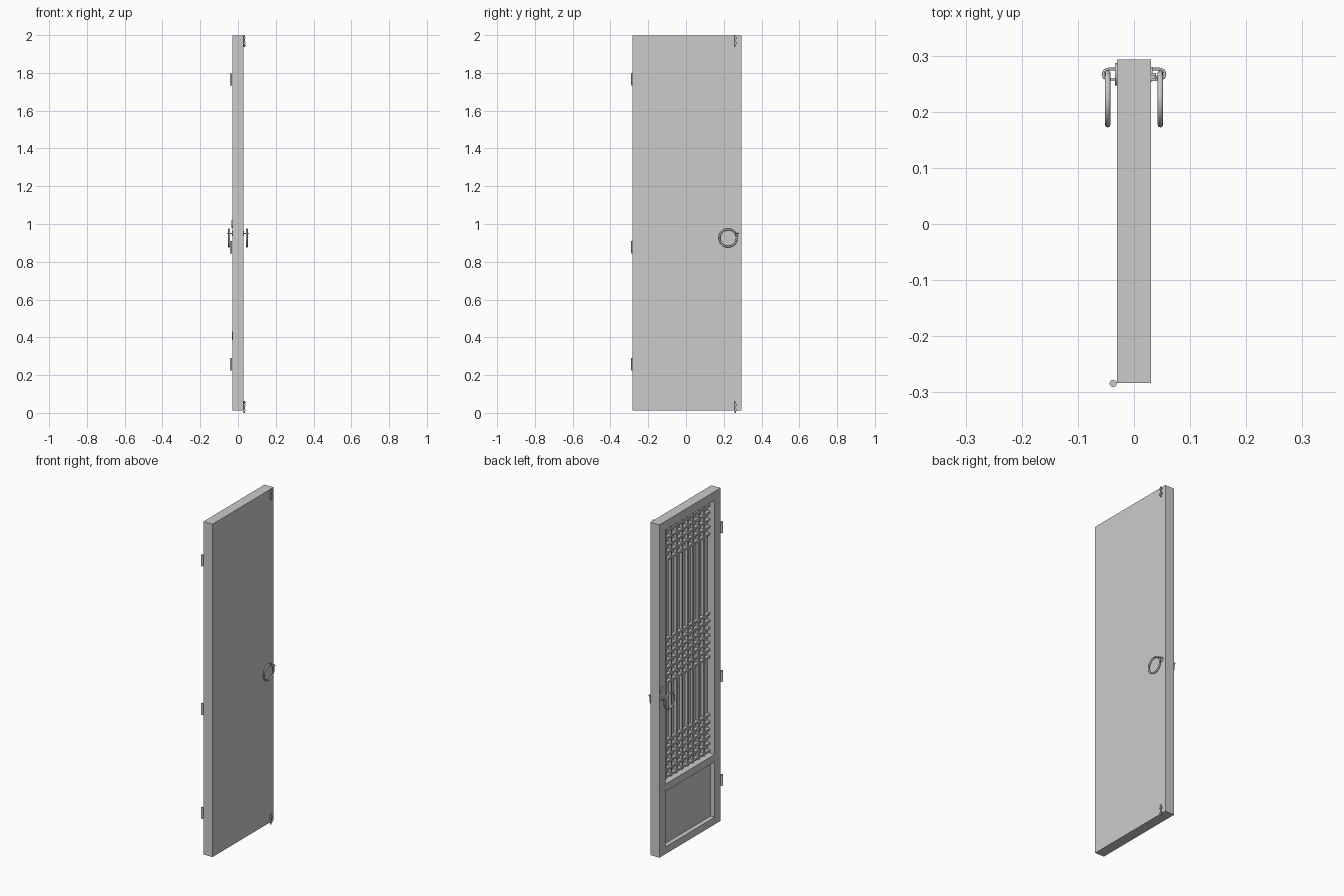
import bpy, bmesh, math
from mathutils import Matrix, Vector

old = bpy.data.objects.get("Cube")
if old:
    bpy.data.objects.remove(old, do_unlink=True)

grey = bpy.data.materials.new("plain_grey")
grey.use_nodes = True
COLOUR = (0.6, 0.6, 0.6, 1)
grey.diffuse_color = COLOUR
grey.node_tree.nodes["Principled BSDF"].inputs["Base Color"].default_value = COLOUR


def finish(name, bm, smooth=False):
    bmesh.ops.recalc_face_normals(bm, faces=bm.faces)
    mesh = bpy.data.meshes.new(name)
    bm.to_mesh(mesh)
    bm.free()
    mesh.materials.append(grey)
    obj = bpy.data.objects.new(name, mesh)
    bpy.context.collection.objects.link(obj)
    if smooth:
        bpy.ops.object.select_all(action="DESELECT")
        obj.select_set(True)
        bpy.context.view_layer.objects.active = obj
        bpy.ops.object.shade_smooth_by_angle()
    return obj


def add_box(bm, x, y, z):
    size = Vector((x[1] - x[0], y[1] - y[0], z[1] - z[0]))
    mid = Vector((sum(x), sum(y), sum(z))) / 2
    bmesh.ops.create_cube(bm, size=1, matrix=Matrix.Translation(mid) @ Matrix.Diagonal(size).to_4x4())


def box(name, x, y, z):
    bm = bmesh.new()
    add_box(bm, x, y, z)
    return finish(name, bm)


def cylinder(name, centre, radius, length, axis="Z", sides=20):
    turn = Matrix.Rotation(math.pi / 2, 4, "Y") if axis == "X" else Matrix()
    bm = bmesh.new()
    bmesh.ops.create_cone(bm, cap_ends=True, segments=sides, radius1=radius, radius2=radius,
                          depth=length, matrix=Matrix.Translation(centre) @ turn)
    return finish(name, bm, True)


def wire(name, points, radius, closed=False):
    """Round tube swept along a list of points."""
    curve = bpy.data.curves.new(name, "CURVE")
    curve.dimensions = "3D"
    curve.bevel_depth = radius
    curve.bevel_resolution = 2
    curve.use_fill_caps = True
    line = curve.splines.new("POLY")
    line.points.add(len(points) - 1)
    for p, co in zip(line.points, points):
        p.co = (*co, 1)
    line.use_cyclic_u = closed
    line.use_smooth = True
    curve.materials.append(grey)
    obj = bpy.data.objects.new(name, curve)
    bpy.context.collection.objects.link(obj)


# Door extents and opening
FRONT, BACK = -0.03, 0.03
Y0, Y1 = -0.283, 0.293
IN0, IN1 = -0.227, 0.237
Z0, Z1 = 0.012, 1.998
LOW, HIGH = 0.055, 1.945
RAIL0, RAIL1 = 0.385, 0.43

# Frame
box("hinge_stile", (FRONT, BACK), (Y0, IN0), (Z0, Z1))
box("latch_stile", (FRONT, BACK), (IN1, Y1), (Z0, Z1))
box("bottom_rail", (FRONT, BACK), (IN0, IN1), (Z0, LOW))
box("top_rail", (FRONT, BACK), (IN0, IN1), (HIGH, Z1))

# Middle rail with pointed joints running into the stiles
bm = bmesh.new()
mid = (RAIL0 + RAIL1) / 2
outline = [(IN0, RAIL0), (IN1, RAIL0), (IN1 + 0.02, mid), (IN1, RAIL1), (IN0, RAIL1), (IN0 - 0.02, mid)]
face = bm.faces.new([bm.verts.new((FRONT - 0.0006, y, z)) for y, z in outline])
grown = bmesh.ops.extrude_face_region(bm, geom=[face])
moved = [v for v in grown["geom"] if isinstance(v, bmesh.types.BMVert)]
bmesh.ops.translate(bm, verts=moved, vec=(0.05, 0, 0))
finish("middle_rail", bm)

# Panels closing the back
box("lower_panel", (-0.004, BACK), (IN0, IN1), (LOW, RAIL0))
box("upper_panel", (0.018, BACK), (IN0, IN1), (RAIL0, HIGH))

# Lattice: upright bars, and cross bars in three groups
HALF = 0.006
BARS = 8
bm = bmesh.new()
for i in range(1, BARS + 1):
    y = IN0 + (IN1 - IN0) * i / (BARS + 1)
    add_box(bm, (0.002, 0.018), (y - HALF, y + HALF), (RAIL1, HIGH))
finish("lattice_uprights", bm)

bm = bmesh.new()
for top, count in ((1.91, 5), (1.263, 7), (0.66, 6)):
    for i in range(count):
        z = top - 0.043 * i
        add_box(bm, (-0.001, 0.017), (IN0, IN1), (z - HALF, z + HALF))
finish("lattice_cross_bars", bm)

# Hinge barrels
for label, z in (("lower", 0.258), ("middle", 0.878), ("upper", 1.765)):
    cylinder(label + "_hinge", (-0.037, -0.284, z), 0.0065, 0.066)

# Ring pulls on both faces, hung from bent wire eyes
EYE_Y, EYE_Z = 0.267, 0.95
for label, s in (("left", 1), ("right", -1)):
    ring = []
    for i in range(48):
        a = math.tau * i / 48
        ring.append((s * 0.047, 0.223 + 0.046 * math.cos(a), 0.926 + 0.046 * math.sin(a)))
    wire(label + "_ring_pull", ring, 0.005, True)
    eye = [(s * 0.027, EYE_Y - 0.009, EYE_Z)]
    for i in range(13):
        a = -math.pi / 2 + math.pi * i / 12
        eye.append((s * (0.046 + 0.009 * math.cos(a)), EYE_Y + 0.009 * math.sin(a), EYE_Z))
    eye.append((s * 0.027, EYE_Y + 0.009, EYE_Z))
    wire(label + "_ring_eye", eye, 0.0025)
    cylinder(label + "_eye_washer", (s * 0.031, EYE_Y, EYE_Z), 0.013, 0.004, "X")

# Lock plate
cylinder("lock_plate", (-0.0315, EYE_Y, 1.0), 0.02, 0.005, "X", 24)

# Bolts at the top and bottom of the plain face
for label, z, s in (("upper", 1.969, 1), ("lower", 0.031, -1)):
    cylinder(label + "_bolt", (0.034, 0.262, z), 0.004, 0.062, sides=12)
    cylinder(label + "_bolt_knob", (0.037, 0.262, z - s * 0.024), 0.003, 0.01, "X", 12)
    for n, offset in enumerate((-0.012, 0.016)):
        h = z + s * offset
        box(f"{label}_bolt_keeper_{n}", (BACK, 0.0395), (0.2545, 0.2695), (h - 0.004, h + 0.004))
